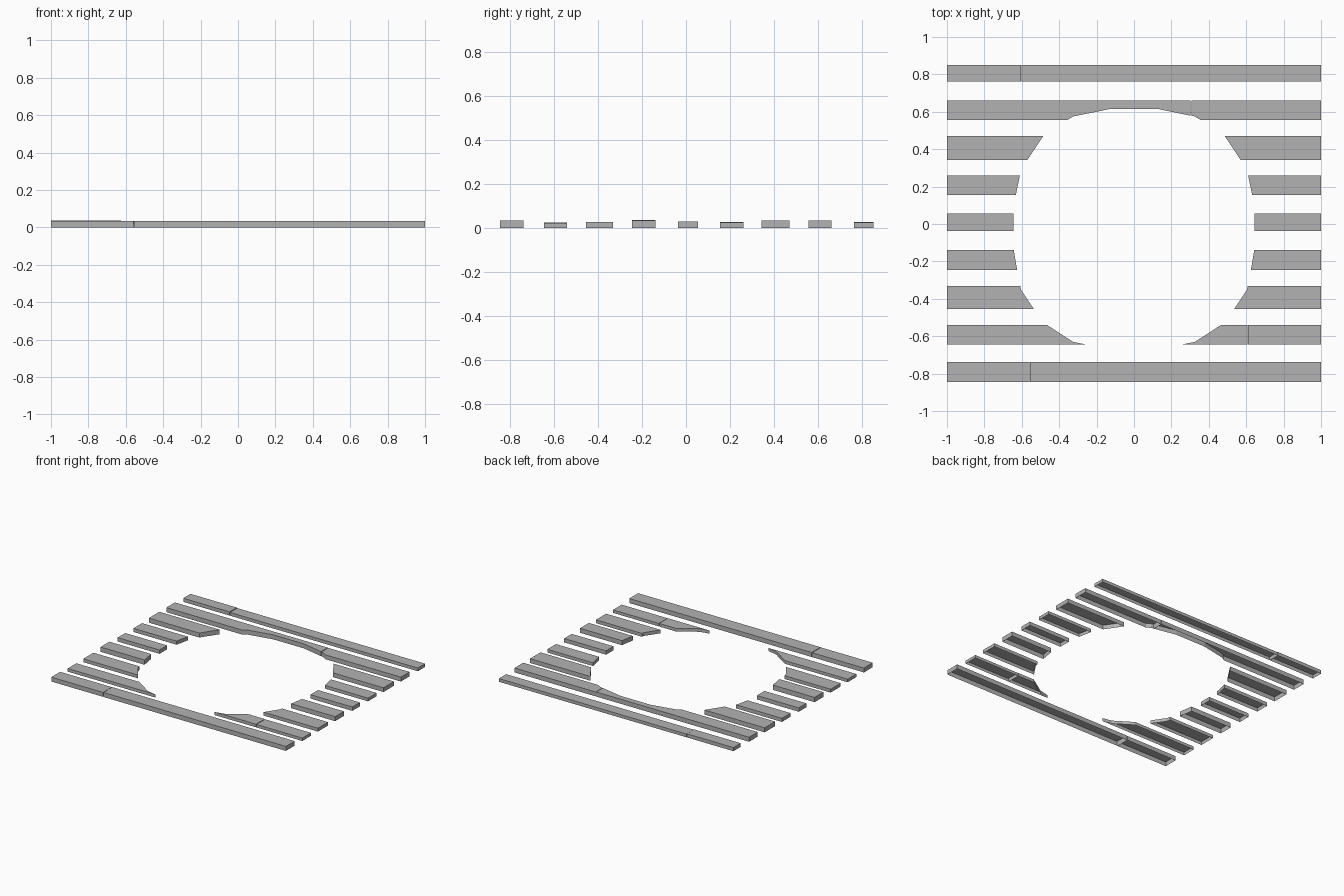
import bpy
import bmesh

cube = bpy.data.objects.get("Cube")
if cube:
    bpy.data.objects.remove(cube, do_unlink=True)

grey = bpy.data.materials.new("weathered_grey")
grey.use_nodes = True
colour = (0.45, 0.45, 0.45, 1)
grey.diffuse_color = colour
grey.node_tree.nodes["Principled BSDF"].inputs["Base Color"].default_value = colour

GAP = 0.002  # half the joint between butted boards


def plank(name, outline, height):
    """Board with a top and side walls, hollow underneath."""
    bm = bmesh.new()
    top = bm.faces.new([bm.verts.new((x, y, height)) for x, y in outline])
    top.normal_update()
    if top.normal.z < 0:
        top.normal_flip()
    walls = bmesh.ops.extrude_edge_only(bm, edges=bm.edges[:])
    for v in walls["geom"]:
        if isinstance(v, bmesh.types.BMVert):
            v.co.z = 0
    bmesh.ops.recalc_face_normals(bm, faces=bm.faces[:])
    top.normal_update()
    if top.normal.z < 0:
        bmesh.ops.reverse_faces(bm, faces=bm.faces[:])
    mesh = bpy.data.meshes.new(name)
    bm.to_mesh(mesh)
    bm.free()
    mesh.materials.append(grey)
    bpy.context.collection.objects.link(bpy.data.objects.new(name, mesh))


def box(x0, x1, y0, y1):
    return [(x0, y0), (x1, y0), (x1, y1), (x0, y1)]


# Short boards either side of the opening: inner edge from back to front,
# then the heights of the left and right board
short_rows = [
    ("back_short", [(0.485, 0.47), (0.57, 0.343)], 0.033, 0.035),
    ("back_middle", [(0.61, 0.26), (0.632, 0.155)], 0.025, 0.028),
    ("centre", [(0.643, 0.055), (0.643, -0.037)], 0.03, 0.03),
    ("front_middle", [(0.643, -0.138), (0.625, -0.245)], 0.035, 0.037),
    ("front_short", [(0.607, -0.332), (0.605, -0.35), (0.535, -0.455)], 0.026, 0.026),
]
for name, edge, left_h, right_h in short_rows:
    outline = [(1, edge[0][1])] + edge + [(1, edge[-1][1])]
    plank(name + "_left_plank", outline, left_h)
    plank(name + "_right_plank", [(-x, y) for x, y in outline], right_h)

# Front curved row, its left side made of two butted boards
y0, y1 = -0.645, -0.54
curve = [(0.465, y1), (0.326, -0.63), (0.253, y0)]
plank("front_curved_right_plank", [(-1, y1)] + [(-x, y) for x, y in curve] + [(-1, y0)], 0.024)
plank("front_curved_left_plank", [(0.608 - GAP, y1)] + curve + [(0.608 - GAP, y0)], 0.024)
plank("front_curved_end_plank", box(0.608 + GAP, 1, y0, y1), 0.023)

# Back curved row, notched by the opening and split once
y0, y1, split = 0.555, 0.66, 0.305
notch = [(-0.358, y0), (-0.326, 0.575), (-0.128, 0.615), (0.128, 0.615)]
plank("back_curved_long_plank",
      [(-1, y1), (-1, y0)] + notch + [(split - GAP, 0.579), (split - GAP, y1)], 0.035)
plank("back_curved_end_plank",
      [(split + GAP, y1), (split + GAP, 0.579), (0.326, 0.575), (0.358, y0), (1, y0), (1, y1)], 0.034)

# Full-width rows at the front and back, each split once
for name, y0, y1, split, left_h, right_h in [
    ("front_edge", -0.845, -0.738, -0.557, 0.035, 0.034),
    ("back_edge", 0.762, 0.85, -0.603, 0.025, 0.028),
]:
    plank(name + "_right_plank", box(-1, split - GAP, y0, y1), right_h)
    plank(name + "_left_plank", box(split + GAP, 1, y0, y1), left_h)
